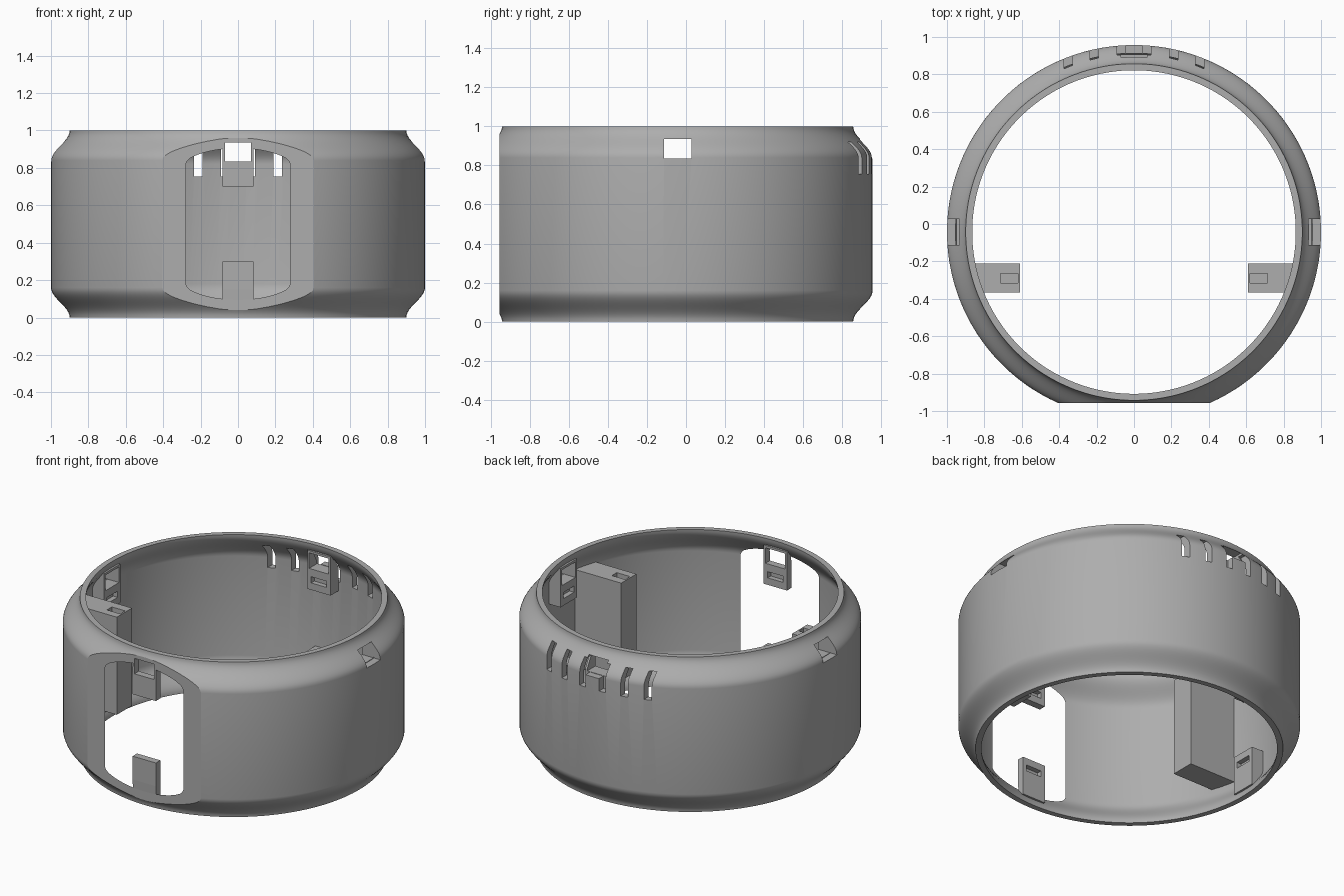
import bpy, bmesh, math
from mathutils import Vector, Matrix

cube = bpy.data.objects.get("Cube")
if cube:
    bpy.data.objects.remove(cube)

CY = -0.043           # ring axis offset in y
FLAT = 0.914          # distance from the axis to the front flat
SEGMENTS = 128

grey = bpy.data.materials.new("plain_grey")
grey.use_nodes = True
colour = (0.42, 0.42, 0.42, 1)
grey.diffuse_color = colour
grey.node_tree.nodes["Principled BSDF"].inputs["Base Color"].default_value = colour


def make(name, bm):
    bmesh.ops.recalc_face_normals(bm, faces=bm.faces)
    me = bpy.data.meshes.new(name)
    bm.to_mesh(me)
    bm.free()
    me.materials.append(grey)
    ob = bpy.data.objects.new(name, me)
    bpy.context.collection.objects.link(ob)
    return ob


def add_prism(bm, pts, lo, hi, place):
    """Extrude a 2D outline from lo to hi; place maps (p, q, w) to space."""
    ends = [[bm.verts.new(place(p, q, w)) for p, q in pts] for w in (lo, hi)]
    for ring in ends:
        bm.faces.new(ring)
    for i in range(len(pts)):
        j = (i + 1) % len(pts)
        bm.faces.new((ends[0][i], ends[0][j], ends[1][j], ends[1][i]))


def plan(x, y, z):
    return Vector((x, y, z))


def radial(angle):
    """Outline in (radius, height), extruded sideways, turned about the axis."""
    turn = Matrix.Rotation(angle, 3, 'Z')
    return lambda r, z, w: turn @ Vector((r, w, z)) + Vector((0, CY, 0))


def rect(a, b, c, d):
    return [(a, c), (b, c), (b, d), (a, d)]


def cut(target, cutter):
    mod = target.modifiers.new("cut", 'BOOLEAN')
    mod.operation = 'DIFFERENCE'
    mod.solver = 'EXACT'
    mod.object = cutter
    cutter.hide_render = True
    bpy.context.view_layer.update()
    result = bpy.data.meshes.new_from_object(
        target.evaluated_get(bpy.context.evaluated_depsgraph_get()))
    target.modifiers.clear()
    target.data = result
    bpy.data.objects.remove(cutter)


# Ring wall: revolved shell with S-curved shoulders
def shoulder(r_rim, r_wall, drop, steps=12):
    return [(r_rim + (r_wall - r_rim) * (1 - math.cos(math.pi * i / steps)) / 2,
             1 - drop * i / steps) for i in range(steps + 1)]


outer = shoulder(0.9, 1.0, 0.16)
inner = shoulder(0.865, 0.956, 0.18)
outline = outer + [(r, 1 - z) for r, z in reversed(outer)]
outline += [(r, 1 - z) for r, z in inner] + inner[::-1]
bm = bmesh.new()
rings = []
for s in range(SEGMENTS):
    place = radial(2 * math.pi * (s + 0.5) / SEGMENTS)
    rings.append([bm.verts.new(place(r, z, 0)) for r, z in outline])
for s in range(SEGMENTS):
    a, b = rings[s], rings[(s + 1) % SEGMENTS]
    for i in range(len(outline)):
        j = (i + 1) % len(outline)
        bm.faces.new((a[i], a[j], b[j], b[i]))
wall = make("ring_wall", bm)

# Front flat, which opens the window into the cavity
bm = bmesh.new()
add_prism(bm, rect(-1.2, 1.2, -1.5, CY - FLAT), -0.2, 1.2, plan)
cut(wall, make("flat_cutter", bm))

# Latch windows on four sides
quarters = {"left": 0, "back": math.pi / 2, "right": math.pi, "front": -math.pi / 2}
bm = bmesh.new()
for angle in quarters.values():
    add_prism(bm, rect(0.75, 1.2, 0.835, 0.935), -0.07, 0.07, radial(angle))
cut(wall, make("window_cutter", bm))

# Back vents
bm = bmesh.new()
for x in (0.07, 0.213, 0.352):
    for side in (-1, 1):
        add_prism(bm, rect(side * x - 0.022, side * x + 0.022, 0.7, 1.1),
                  0.755, 0.92, plan)
cut(wall, make("vent_cutter", bm))

# Latches under the top rim and tabs above the bottom rim
latch = [(0.868, 0.7), (0.95, 0.7), (0.95, 0.85), (0.91, 0.92), (0.89, 0.95), (0.868, 0.95)]
for side, angle in quarters.items():
    limit = FLAT - 0.001 if side == "front" else 1
    profile = [(min(r, limit), z) for r, z in latch]
    for level in ("upper", "lower"):
        flip = (lambda z: z) if level == "upper" else (lambda z: 1 - z)
        bm = bmesh.new()
        add_prism(bm, [(r, flip(z)) for r, z in profile], -0.083, 0.083, radial(angle))
        part = make(f"{side}_{level}_latch", bm)
        bm = bmesh.new()
        add_prism(bm, rect(0.8, 0.9, flip(0.745), flip(0.785)), -0.055, 0.055, radial(angle))
        if level == "upper":
            add_prism(bm, rect(0.8, 1.1, 0.835, 0.935), -0.07, 0.07, radial(angle))
        cut(part, make("slot_cutter", bm))

# Inner support posts with a blind slot on top
for side, sx in (("left", 1), ("right", -1)):
    bm = bmesh.new()
    post = [(0.61, -0.365), (0.915, -0.365), (0.945, -0.21), (0.61, -0.21)]
    add_prism(bm, [(sx * x, y) for x, y in post], 0.2, 0.83, plan)
    part = make(f"{side}_support_post", bm)
    bm = bmesh.new()
    add_prism(bm, rect(sx * 0.62, sx * 0.715, -0.315, -0.265), 0.7, 0.9, plan)
    cut(part, make("post_slot_cutter", bm))

# Smooth the curved wall, keeping cut edges crisp
bpy.ops.object.select_all(action='DESELECT')
wall.select_set(True)
bpy.context.view_layer.objects.active = wall
bpy.ops.object.shade_smooth_by_angle(angle=math.radians(22))
